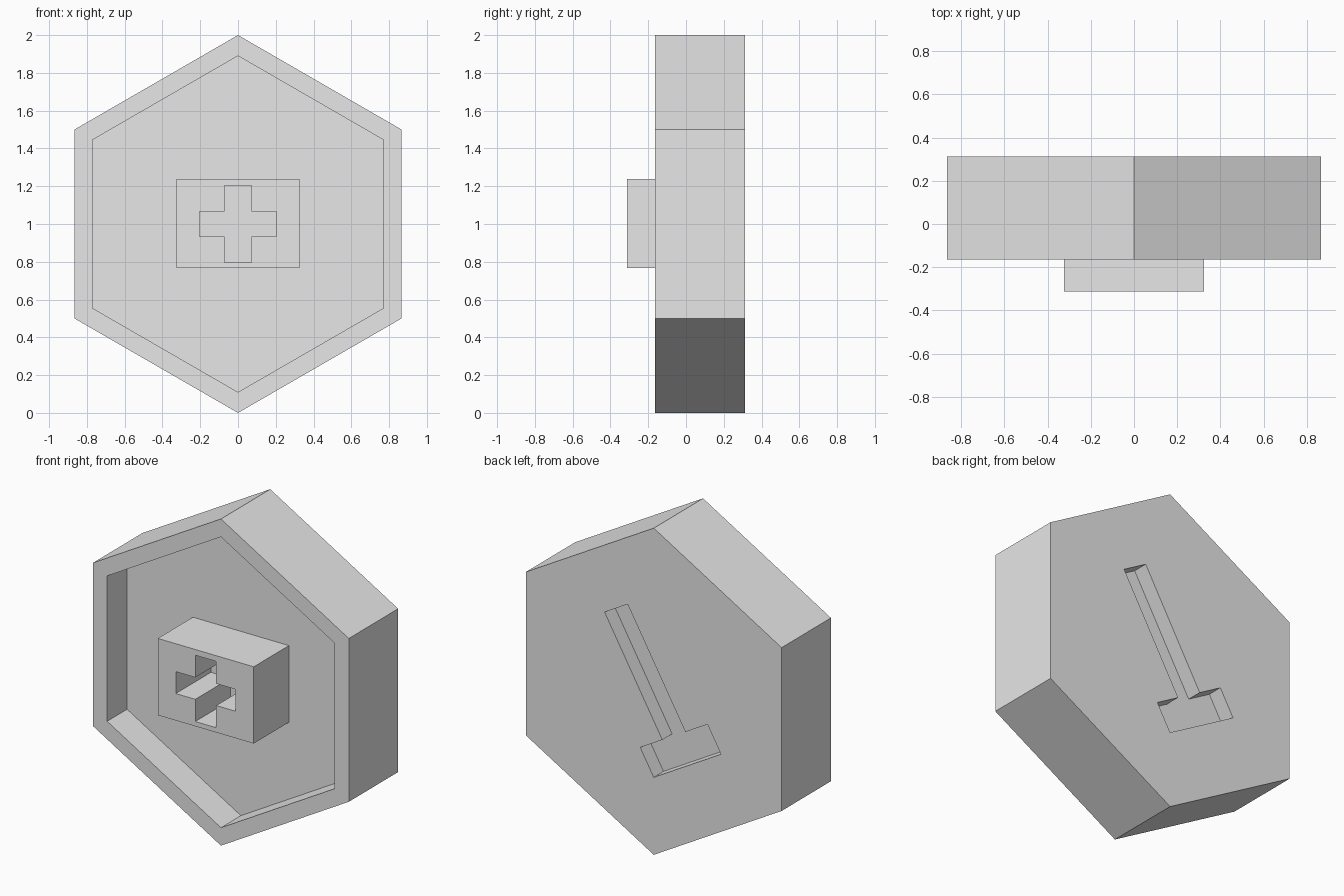
import bpy
import bmesh
from math import sin, cos, pi
from mathutils import Matrix

cube = bpy.data.objects.get("Cube")
if cube:
    bpy.data.objects.remove(cube, do_unlink=True)

CENTRE_Z = 1.0
FRONT, BACK = -0.165, 0.312
FLOOR = 0.028

grey = bpy.data.materials.new("plain_grey")
grey.use_nodes = True
grey.diffuse_color = (0.8, 0.8, 0.8, 1)
grey.node_tree.nodes["Principled BSDF"].inputs["Base Color"].default_value = (0.8, 0.8, 0.8, 1)


def prism(name, outline, y0, y1, turn=0.0):
    """Extrude an (x, z) outline about the centre from y0 to y1."""
    bm = bmesh.new()
    face = bm.faces.new([bm.verts.new((x, y0, z)) for x, z in outline])
    out = bmesh.ops.extrude_face_region(bm, geom=[face])
    moved = [v for v in out["geom"] if isinstance(v, bmesh.types.BMVert)]
    bmesh.ops.translate(bm, verts=moved, vec=(0, y1 - y0, 0))
    bmesh.ops.recalc_face_normals(bm, faces=bm.faces)
    bm.transform(Matrix.Translation((0, 0, CENTRE_Z)) @ Matrix.Rotation(turn, 4, "Y"))
    mesh = bpy.data.meshes.new(name)
    bm.to_mesh(mesh)
    bm.free()
    mesh.materials.append(grey)
    obj = bpy.data.objects.new(name, mesh)
    bpy.context.collection.objects.link(obj)
    return obj


def carve(target, cutter):
    """Cut one solid out of another and keep the cutter as a hidden helper."""
    mod = target.modifiers.new(cutter.name, "BOOLEAN")
    mod.operation = "DIFFERENCE"
    mod.solver = "EXACT"
    mod.object = cutter
    bpy.context.view_layer.objects.active = target
    bpy.ops.object.modifier_apply(modifier=mod.name)
    bpy.data.objects.remove(cutter, do_unlink=True)


def hexagon(r):
    return [(r * sin(i * pi / 3), r * cos(i * pi / 3)) for i in range(6)]


def rectangle(w, h):
    return [(-w, -h), (w, -h), (w, h), (-w, h)]


def cross(w, h, a, b):
    quarter = [(w, -b), (w, b), (a, b), (a, h), (-a, h), (-a, b)]
    return quarter + [(-x, -z) for x, z in quarter]


# Hexagonal body with a shallow tray in the front
body = prism("hexagon_body", hexagon(1.0), FRONT, BACK)
carve(body, prism("tray_cutter", hexagon(0.89), FRONT - 0.1, FLOOR))

# Tilted T-shaped slot in the back: long stem on a short foot
half_stem, half_foot, top, step, foot = 0.09, 0.263, 0.51, -0.272, -0.455
right = [(half_stem, top), (half_stem, step), (half_foot, step), (half_foot, foot)]
slot = right + [(-x, z) for x, z in reversed(right)]
carve(body, prism("slot_cutter", slot, BACK - 0.095, BACK + 0.1, turn=pi / 6))

# Block standing in the tray, with a cross-shaped socket down to the tray floor
block = prism("socket_block", rectangle(0.325, 0.235), -0.312, FLOOR + 0.03)
block.data.transform(Matrix.Translation((0, 0, 0.003)))
carve(block, prism("cross_cutter", cross(0.203, 0.203, 0.071, 0.067), -0.4, FLOOR))
